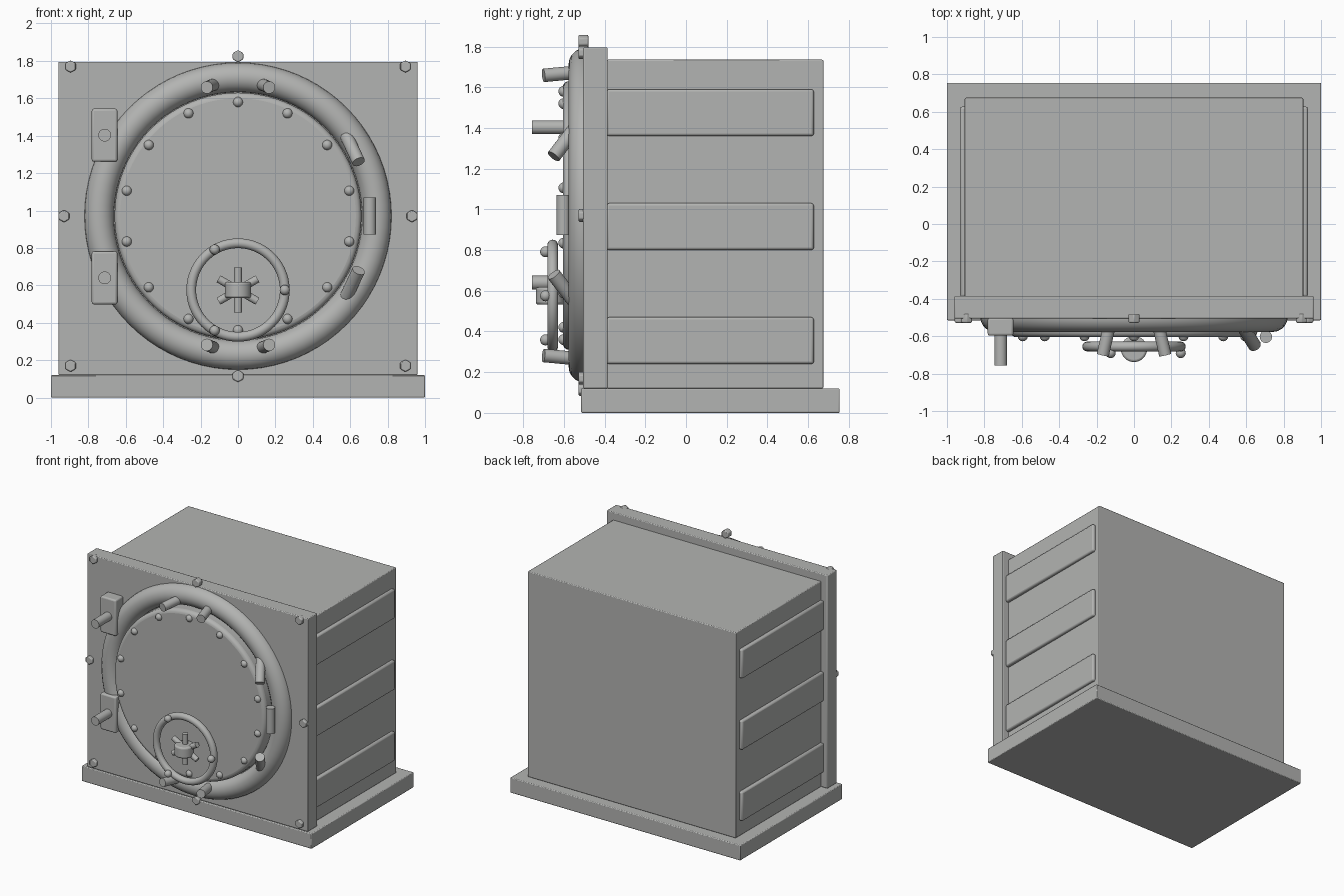
import bpy
from math import sin, cos, pi, radians
from mathutils import Vector

if "Cube" in bpy.data.objects:
    bpy.data.objects.remove(bpy.data.objects["Cube"])

GREY = (0.45, 0.455, 0.445, 1)
metal = bpy.data.materials.new("grey_metal")
metal.use_nodes = True
metal.diffuse_color = GREY
metal.node_tree.nodes["Principled BSDF"].inputs["Base Color"].default_value = GREY

DOOR_Z = 0.97
FACE_Y = -0.505


def finish(name, bevel=0, segments=2, smooth=True):
    ob = bpy.context.object
    ob.name = name
    ob.data.materials.append(metal)
    bpy.ops.object.transform_apply(location=False, rotation=True, scale=True)
    if bevel:
        mod = ob.modifiers.new("Bevel", 'BEVEL')
        mod.width, mod.segments = bevel, segments
        mod.limit_method = 'ANGLE'
    if smooth:
        bpy.ops.object.shade_smooth_by_angle(angle=radians(35))
    return ob


def box(name, x, y, z, bevel=0.006, segments=2):
    lo, hi = Vector((x[0], y[0], z[0])), Vector((x[1], y[1], z[1]))
    bpy.ops.mesh.primitive_cube_add(size=1, location=(lo + hi) / 2)
    bpy.context.object.scale = hi - lo
    return finish(name, bevel, segments)


def rod(name, a, b, radius, sides=24, bevel=0, segments=2):
    a, b = Vector(a), Vector(b)
    bpy.ops.mesh.primitive_cylinder_add(
        vertices=sides, radius=radius, depth=(b - a).length, location=(a + b) / 2,
        rotation=(b - a).to_track_quat('Z', 'Y').to_euler())
    return finish(name, bevel, segments)


def ball(name, place, radius):
    bpy.ops.mesh.primitive_uv_sphere_add(segments=16, ring_count=10, radius=radius, location=place)
    return finish(name)


def ring(name, place, major, minor):
    bpy.ops.mesh.primitive_torus_add(
        major_radius=major, minor_radius=minor, major_segments=80, minor_segments=20,
        location=place, rotation=(pi / 2, 0, 0))
    return finish(name)


# Safe cabinet
box("base", (-1, 1), (-0.515, 0.755), (0, 0.12))
box("body", (-0.905, 0.905), (-0.39, 0.675), (0.12, 1.735))
box("front_plate", (-0.96, 0.96), (FACE_Y, -0.385), (0.12, 1.795))
for side, label in ((-1, "right"), (1, "left")):
    for i, z in enumerate((0.24, 0.80, 1.36)):
        x = sorted((side * 0.88, side * 0.93))
        box(f"{label}_side_panel_{i}", x, (-0.39, 0.628), (z, z + 0.23), 0.012)

# Round door and its frame
ring("door_frame_ring", (0, -0.497, DOOR_Z), 0.742, 0.08)
rod("door", (0, -0.45, DOOR_Z), (0, -0.605, DOOR_Z), 0.66, 96, 0.03, 4)
for i in range(14):
    a = 2 * pi * i / 14
    ball(f"door_rivet_{i}", (0.61 * sin(a), -0.6, DOOR_Z + 0.61 * cos(a)), 0.027)

# Hexagonal bolts around the front plate
bolts = [(x, z) for x in (-0.895, 0.895) for z in (0.17, 1.77)]
bolts += [(-0.93, DOOR_Z), (0.93, DOOR_Z), (0, 0.115), (0, 1.825)]
for i, (x, z) in enumerate(bolts):
    rod(f"plate_bolt_{i}", (x, -0.48, z), (x, -0.528, z), 0.033, 6, 0.006)

# Locking pins on the ring, mirrored above and below the door centre
for v, label in ((-1, "lower"), (1, "upper")):
    for s in (-1, 1):
        rod(f"{label}_pin_{s}", (s * 0.125, -0.52, DOOR_Z + v * 0.705),
            (s * 0.167, -0.7, DOOR_Z + v * 0.688), 0.033)
    rod(f"{label}_angled_pin", (0.565, -0.52, DOOR_Z + v * 0.46),
        (0.645, -0.65, DOOR_Z + v * 0.29), 0.035)
rod("middle_pin", (0.705, -0.603, 0.873), (0.705, -0.603, 1.07), 0.033)

# Hinges with pins
for z, label in ((0.64, "lower"), (1.403, "upper")):
    box(f"{label}_hinge", (-0.782, -0.645), (-0.597, -0.5), (z - 0.142, z + 0.142), 0.012, 3)
    rod(f"{label}_hinge_pin", (-0.713, -0.56, z), (-0.713, -0.757, z), 0.034)

# Handwheel with knobs, hub and spokes
WHEEL = Vector((0, -0.655, 0.575))
ring("handwheel", WHEEL, 0.25, 0.026)
for i in range(3):
    a = 2 * pi * i / 3
    out = Vector((cos(a), 0, sin(a)))
    ball(f"wheel_knob_{i}", WHEEL + out * 0.25 + Vector((0, -0.035, 0)), 0.027)
    b = a + pi / 6
    arm = Vector((cos(b), 0, sin(b))) * 0.12
    rod(f"wheel_spoke_{i}", WHEEL - arm, WHEEL + arm, 0.021)
hub = WHEEL + Vector((0, -0.013, 0))
up = Vector((0, 0, 0.043))
rod("wheel_hub", hub - up, hub + up, 0.07, 32, 0.012, 3)
